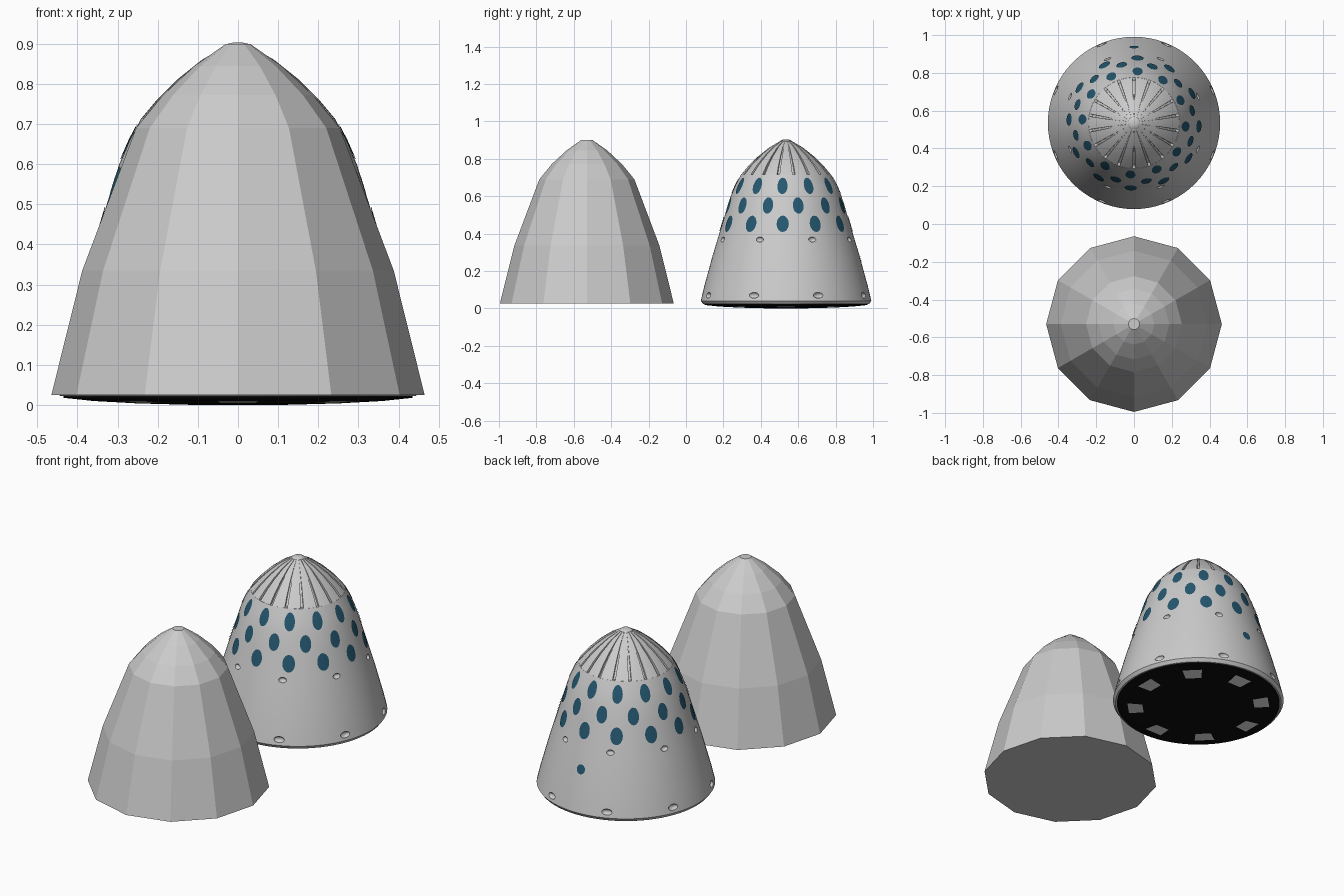
import bpy, bmesh, math
from mathutils import Vector, Matrix

if "Cube" in bpy.data.objects:
    bpy.data.objects.remove(bpy.data.objects["Cube"])

CY = 0.535  # centre of the detailed capsule on y


def material(name, rgb):
    m = bpy.data.materials.new(name)
    m.diffuse_color = (*rgb, 1)
    m.use_nodes = True
    m.node_tree.nodes["Principled BSDF"].inputs["Base Color"].default_value = m.diffuse_color
    return m


GREY = material("light_grey", (0.60, 0.60, 0.60))
BLUE = material("window_blue", (0.018, 0.095, 0.16))
BLACK = material("heat_black", (0.004, 0.004, 0.004))


def finish(name, bm, mat, smooth=True, fix=True):
    if fix:
        bmesh.ops.recalc_face_normals(bm, faces=bm.faces[:])
    me = bpy.data.meshes.new(name)
    bm.to_mesh(me)
    bm.free()
    me.materials.append(mat)
    ob = bpy.data.objects.new(name, me)
    bpy.context.collection.objects.link(ob)
    bpy.ops.object.select_all(action='DESELECT')
    bpy.context.view_layer.objects.active = ob
    ob.select_set(True)
    if smooth:
        bpy.ops.object.shade_smooth_by_angle(angle=math.radians(30))
    return ob


def revolve(name, profile, angles, cy, mat, smooth=True, dent=None):
    """Spin (r, z) points through the angles; dent(i, r) lowers the radius."""
    bm = bmesh.new()
    rings = []
    for r, z in profile:
        ring = []
        for i, a in enumerate(angles):
            q = dent(i, r) if dent else r
            ring.append(bm.verts.new((q * math.cos(a), cy + q * math.sin(a), z)))
        rings.append(ring)
    n = len(angles)
    for lo, hi in zip(rings, rings[1:]):
        for i in range(n):
            j = (i + 1) % n
            bm.faces.new((lo[i], lo[j], hi[j], hi[i]))
    bm.faces.new(rings[0][::-1])
    bm.faces.new(rings[-1])
    return finish(name, bm, mat, smooth)


def even(n):
    return [2 * math.pi * i / n for i in range(n)]


# Plain twelve-sided shell
SHELL = [(0.465, 0.025), (0.388, 0.335), (0.254, 0.69), (0.187, 0.772),
         (0.108, 0.845), (0.03, 0.9)]
revolve("plain_shell", SHELL, even(12), -0.53, GREY, smooth=False)

# Smooth capsule body
BODY = [(0.443, 0.022), (0.456, 0.04), (0.437, 0.12), (0.415, 0.2), (0.392, 0.285),
        (0.367, 0.367), (0.348, 0.43), (0.327, 0.5), (0.296, 0.6), (0.27, 0.66),
        (0.241, 0.715)]
body = revolve("capsule_body", BODY, even(72), CY, GREY)


def radius(z):
    for (r0, z0), (r1, z1) in zip(BODY, BODY[1:]):
        if z <= z1:
            return r0 + (r1 - r0) * (z - z0) / (z1 - z0)
    return BODY[-1][0]


# Thruster ports dented into the body
bm = bmesh.new()
for z, w, h in ((0.07, 0.028, 0.016), (0.368, 0.021, 0.014)):
    for k in range(8):
        a = math.radians(22.5 + 45 * k)
        r = radius(z)
        m = (Matrix.Translation((r * math.cos(a), CY + r * math.sin(a), z))
             @ Matrix.Rotation(a, 4, 'Z') @ Matrix.Diagonal((0.016, w, h, 1)))
        bmesh.ops.create_uvsphere(bm, u_segments=16, v_segments=10, radius=1, matrix=m)
cutter = finish("port_cutter", bm, GREY, smooth=False)
cutter.hide_render = True
mod = body.modifiers.new("ports", 'BOOLEAN')
mod.operation = 'DIFFERENCE'
mod.solver = 'EXACT'
mod.object = cutter
bpy.ops.object.select_all(action='DESELECT')
bpy.context.view_layer.objects.active = body
body.select_set(True)
bpy.ops.object.modifier_apply(modifier="ports")
bpy.ops.object.shade_smooth_by_angle(angle=math.radians(30))
bpy.data.objects.remove(cutter)

# Nose of eighteen petals with grooves between them
NOSE = [(0.241, 0.714), (0.2, 0.763), (0.15, 0.812), (0.09, 0.86), (0.034, 0.893)]
angles = []
for k in range(18):
    for d in (-1.7, -1.5, 1.5, 1.7, 6, 10, 14):
        angles.append(math.radians(20 * k + 10 + d))
revolve("nose_petals", NOSE, angles, CY, GREY,
        dent=lambda i, r: r - 0.06 * r - 0.002 if i % 7 in (1, 2) else r)
revolve("nose_cap", [(0.033, 0.885), (0.033, 0.894), (0.025, 0.9), (0.012, 0.903)],
        even(24), CY, GREY)


# Oval windows laid on the curved body
def oval(bm, deg, z0, w, h):
    def point(u, v):
        z = z0 + v * h / 2
        r = radius(z) + 0.003
        a = math.radians(deg) + u * w / 2 / radius(z0)
        return bm.verts.new((r * math.cos(a), CY + r * math.sin(a), z))
    n = 16
    centre = point(0, 0)
    rings = [[point(s * math.cos(t), s * math.sin(t)) for t in even(n)] for s in (0.5, 1)]
    for i in range(n):
        j = (i + 1) % n
        bm.faces.new((centre, rings[0][i], rings[0][j]))
        bm.faces.new((rings[0][i], rings[1][i], rings[1][j], rings[0][j]))


bm = bmesh.new()
for z, phase, w in ((0.655, -4, 0.054), (0.55, 12, 0.058), (0.452, -3, 0.065)):
    for k in range(12):
        oval(bm, phase + 30 * k, z, w, 0.088)
oval(bm, 90, 0.26, 0.05, 0.05)  # small rear hatch window
finish("windows", bm, BLUE, fix=False)

# Black dish under the body
revolve("heat_shield", [(0.1, 0.0), (0.25, 0.004), (0.36, 0.01), (0.435, 0.018), (0.435, 0.024)],
        even(72), CY, BLACK)

# Light pads on the dish
bm = bmesh.new()
for k in range(8):
    a0 = math.radians(45 * k)
    vs = []
    for r, d, z in ((0.3, -8, 0.0045), (0.3, 8, 0.0045), (0.38, 8, 0.0095), (0.38, -8, 0.0095)):
        a = a0 + math.radians(d)
        vs.append(bm.verts.new((r * math.cos(a), CY + r * math.sin(a), z)))
    bm.faces.new(vs)
bm.normal_update()
for f in bm.faces:
    if f.normal.z > 0:
        f.normal_flip()
finish("shield_pads", bm, material("pad_white", (0.85, 0.85, 0.85)), smooth=False, fix=False)
